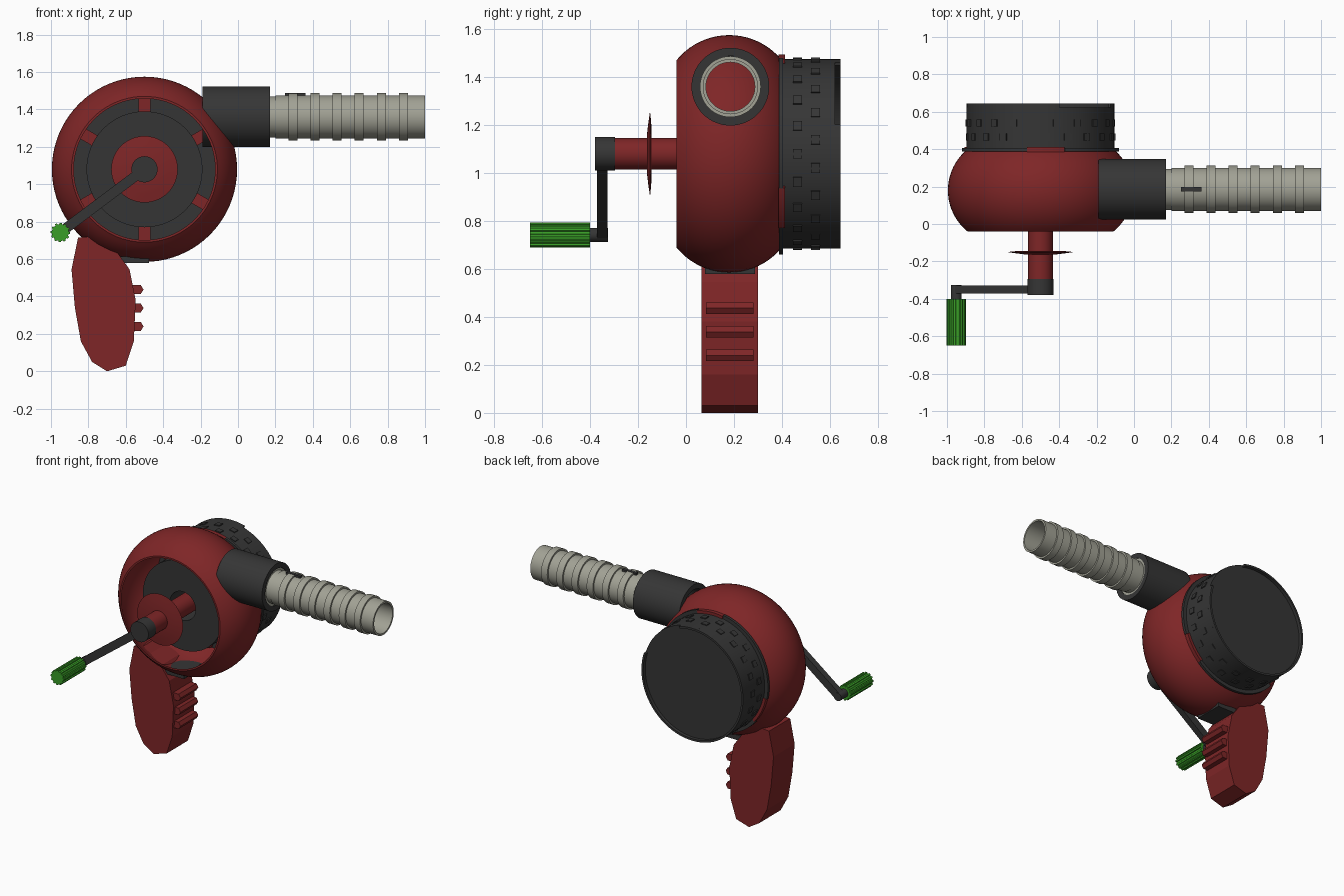
import bpy, bmesh, math
from mathutils import Matrix, Vector

if "Cube" in bpy.data.objects:
    bpy.data.objects.remove(bpy.data.objects["Cube"])


def material(name, col):
    m = bpy.data.materials.new(name)
    m.diffuse_color = (*col, 1)
    m.use_nodes = True
    m.node_tree.nodes["Principled BSDF"].inputs["Base Color"].default_value = m.diffuse_color
    return m


RED = material("dark red", (0.21, 0.019, 0.02))
DARK = material("charcoal", (0.036, 0.036, 0.036))
GREY = material("warm grey", (0.36, 0.36, 0.30))
GREEN = material("green", (0.04, 0.34, 0.02))
CX, CZ = -0.5, 1.08          # main axis, running along y
HY, HZ = 0.185, 1.36         # hose axis, running along x


def finish(name, bm, mat, smooth=True):
    bmesh.ops.remove_doubles(bm, verts=bm.verts, dist=1e-5)
    bmesh.ops.recalc_face_normals(bm, faces=bm.faces)
    me = bpy.data.meshes.new(name)
    bm.to_mesh(me)
    bm.free()
    me.materials.append(mat)
    ob = bpy.data.objects.new(name, me)
    bpy.context.collection.objects.link(ob)
    if smooth:
        bpy.ops.object.select_all(action='DESELECT')
        ob.select_set(True)
        bpy.context.view_layer.objects.active = ob
        bpy.ops.object.shade_smooth_by_angle(angle=math.radians(30))
    return ob


def lathe(name, prof, mat, axis='y', c=(CX, CZ), n=64, a0=0, a1=360, closed=True):
    """Revolve (radius, position along axis) points; c is the axis centre."""
    bm = bmesh.new()
    full = a1 - a0 >= 360
    rings = []
    for i in range(n if full else n + 1):
        a = math.radians(a0 + (a1 - a0) * i / n)
        ring = []
        for r, t in prof:
            u, v = c[0] + r * math.cos(a), c[1] + r * math.sin(a)
            ring.append(bm.verts.new((u, t, v) if axis == 'y' else (t, u, v)))
        rings.append(ring)
    k = len(prof)
    for i in range(n):
        A, B = rings[i], rings[(i + 1) % len(rings)]
        for j in range(k if closed else k - 1):
            q = (j + 1) % k
            if closed or prof[j][0] + prof[q][0] > 0:
                bm.faces.new((A[j], A[q], B[q], B[j]))
    if not full:
        bm.faces.new(rings[0])
        bm.faces.new(rings[-1])
    return finish(name, bm, mat)


def rod(name, r, t0, t1, mat, **kw):
    return lathe(name, [(0, t0), (r, t0), (r, t1), (0, t1)], mat, closed=False, **kw)


def tube(name, r0, r1, t0, t1, mat, **kw):
    return lathe(name, [(r0, t0), (r1, t0), (r1, t1), (r0, t1)], mat, **kw)


def prism(name, pts, y0, y1, mat):
    """Extrude an x-z outline along y."""
    bm = bmesh.new()
    f = bm.faces.new([bm.verts.new((x, y0, z)) for x, z in pts])
    g = bmesh.ops.extrude_face_region(bm, geom=[f])
    vs = [v for v in g['geom'] if isinstance(v, bmesh.types.BMVert)]
    bmesh.ops.translate(bm, verts=vs, vec=(0, y1 - y0, 0))
    return finish(name, bm, mat, smooth=False)


def box(name, x0, x1, y0, y1, z0, z1, mat):
    return prism(name, [(x0, z0), (x1, z0), (x1, z1), (x0, z1)], y0, y1, mat)


# Bulging hollow body, open at the front
N = 20
span = math.asin(0.22 / 0.283)
arc = [(0.212 + 0.283 * math.cos(b), 0.18 + 0.283 * math.sin(b))
       for b in (span * (2 * i / N - 1) for i in range(N + 1))]
lathe("body_shell", arc + [(r - 0.012, y) for r, y in reversed(arc)], RED, n=80)

# Inner spool and the red lugs around it
tube("inner_spool", 0.10, 0.31, 0.10, 0.39, DARK)
for i in range(6):
    a = math.radians(30 + 60 * i)
    d, s = Vector((math.cos(a), math.sin(a))), Vector((-math.sin(a), math.cos(a))) * 0.031
    o = Vector((CX, CZ))
    prism("lug_%d" % i, [tuple(o + d * r + s * k) for r, k in
                         ((0.30, -1), (0.385, -1), (0.385, 1), (0.30, 1))], 0.35, 0.386, RED)

# Rear drum, flange segments and broken rim
rod("rear_drum", 0.395, 0.385, 0.622, DARK, n=80)
tube("rear_rim", 0.381, 0.395, 0.615, 0.645, DARK, a0=75, a1=378)
for i in range(3):
    tube("flange_%d" % i, 0.38, 0.42, 0.387, 0.405, DARK, a0=-20 + 120 * i, a1=72 + 120 * i, n=24)
    tube("bayonet_%d" % i, 0.38, 0.415, 0.385, 0.412, RED, a0=72 + 120 * i, a1=100 + 120 * i, n=10)

# Small square grip studs in two staggered rows
bm = bmesh.new()
COUNT = 21
for row, y in enumerate((0.465, 0.54)):
    for i in range(COUNT):
        a = 2 * math.pi * (i + row / 2) / COUNT
        m = (Matrix.Translation((CX, y, CZ)) @ Matrix.Rotation(-a, 4, 'Y')
             @ Matrix.Translation((0.394, 0, 0)) @ Matrix.Diagonal((0.014, 0.038, 0.04, 1)))
        bmesh.ops.create_cube(bm, size=1, matrix=m)
finish("drum_studs", bm, DARK, smooth=False)

# Nozzle sleeve and ribbed hose
tube("nozzle_sleeve", 0.126, 0.162, -0.19, 0.17, DARK, axis='x', c=(HY, HZ))
prof = [(0.102, 0.05), (0.127, 0.05), (0.127, 0.165), (0.110, 0.165), (0.110, 0.2), (0.115, 0.2)]
for i in range(6):
    x = 0.27 + 0.118 * i
    prof += [(0.115, x), (0.127, x), (0.127, x + 0.048), (0.115, x + 0.048)]
prof += [(0.115, 1.0), (0.102, 1.0)]
lathe("ribbed_hose", prof, GREY, axis='x', c=(HY, HZ), n=48)
box("hose_slot", 0.25, 0.36, 0.175, 0.197, 1.47, 1.489, DARK)

# Crank shaft, washer, hub, arm and grip
rod("crank_shaft", 0.066, -0.31, 0.28, RED, n=32)
lathe("washer", [(0, -0.165), (0.08, -0.163), (0.13, -0.157), (0.178, -0.15),
                 (0.13, -0.145), (0, -0.142)], RED, closed=False, n=48)
rod("crank_hub", 0.07, -0.38, -0.295, DARK, n=32)
p, q = Vector((CX, CZ)), Vector((-0.95, 0.742))
s = (q - p).normalized().orthogonal() * 0.027
prism("crank_arm", [tuple(v) for v in (p + s, q + s, q - s, p - s)], -0.372, -0.328, DARK)
rod("grip_pin", 0.029, -0.41, -0.325, DARK, c=(-0.95, 0.742), n=20)
flutes = []
for i in range(12):
    for k, r in ((-0.3, 0.052), (0.1, 0.052), (0.2, 0.045), (0.6, 0.045)):
        a = 2 * math.pi * (i + k) / 12
        flutes.append((-0.95 + r * math.cos(a), 0.742 + r * math.sin(a)))
prism("crank_grip", flutes, -0.65, -0.40, GREEN)

# Pistol handle, finger ridges and mounting block
prism("handle", [(-0.855, 0.715), (-0.89, 0.545), (-0.872, 0.34), (-0.84, 0.16), (-0.78, 0.05),
                 (-0.70, 0), (-0.60, 0.03), (-0.557, 0.16), (-0.547, 0.38), (-0.58, 0.545),
                 (-0.645, 0.635), (-0.75, 0.68), (-0.80, 0.72)], 0.065, 0.30, RED)
for i, z in enumerate((0.24, 0.338, 0.437)):
    prism("finger_ridge_%d" % i, [(-0.575, z - 0.024), (-0.52, z - 0.024), (-0.505, z),
                                  (-0.52, z + 0.024), (-0.575, z + 0.024)], 0.083, 0.281, RED)
box("handle_mount", -0.66, -0.475, 0.08, 0.288, 0.58, 0.615, DARK)
